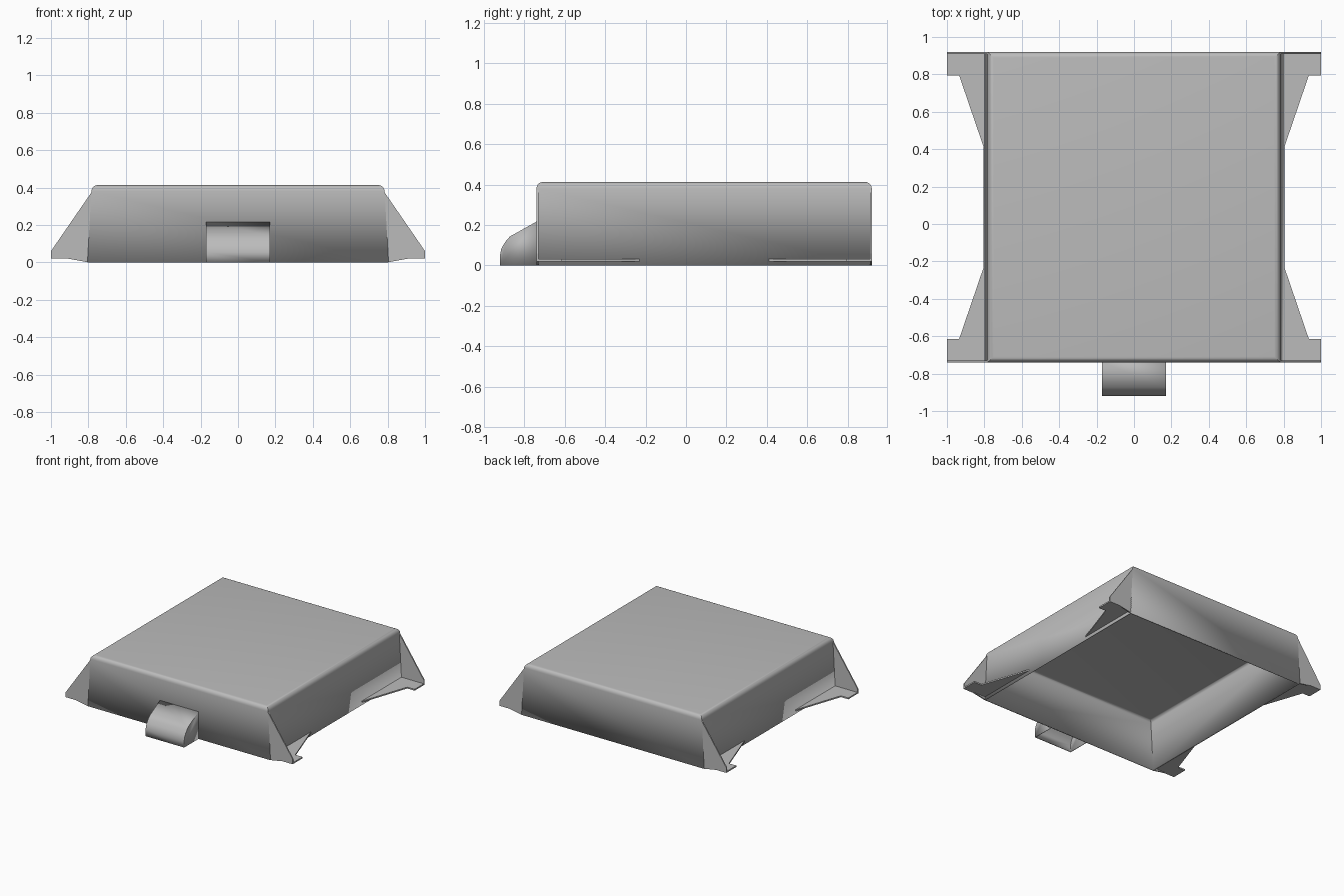
import bpy, bmesh
from mathutils import Vector

if "Cube" in bpy.data.objects:
    bpy.data.objects.remove(bpy.data.objects["Cube"])

FRONT, BACK, HEIGHT = -0.74, 0.92, 0.413

grey = bpy.data.materials.new("light_grey")
grey.use_nodes = True
grey.diffuse_color = (0.5, 0.5, 0.5, 1)
grey.node_tree.nodes["Principled BSDF"].inputs["Base Color"].default_value = (0.5, 0.5, 0.5, 1)


def finish(bm, name, smooth=False):
    bmesh.ops.recalc_face_normals(bm, faces=bm.faces[:])
    mesh = bpy.data.meshes.new(name)
    bm.to_mesh(mesh)
    bm.free()
    mesh.materials.append(grey)
    ob = bpy.data.objects.new(name, mesh)
    bpy.context.collection.objects.link(ob)
    if smooth:
        bpy.ops.object.select_all(action='DESELECT')
        ob.select_set(True)
        bpy.context.view_layer.objects.active = ob
        bpy.ops.object.shade_smooth_by_angle(angle=0.6)
    return ob


def prism(bm, points, depth):
    """Extrude a closed outline along a vector."""
    face = bm.faces.new([bm.verts.new(p) for p in points])
    out = bmesh.ops.extrude_face_region(bm, geom=[face], use_keep_orig=True)
    moved = [v for v in out["geom"] if isinstance(v, bmesh.types.BMVert)]
    bmesh.ops.translate(bm, verts=moved, vec=Vector(depth))


def thicken(ob, amount):
    mod = ob.modifiers.new("wall", 'SOLIDIFY')
    mod.thickness = amount
    mod.offset = -1
    mod.use_even_offset = True


# Cover: box with slightly leaning sides, rounded top edges and open underside
bm = bmesh.new()
bmesh.ops.create_cube(bm, size=1)
for v in bm.verts:
    top = v.co.z > 0
    half = 0.782 if top else 0.805
    v.co = Vector((half if v.co.x > 0 else -half,
                   BACK if v.co.y > 0 else FRONT,
                   HEIGHT if top else 0))
bm.normal_update()
rim = [e for e in bm.edges if all(v.co.z > 0.1 for v in e.verts)]
bmesh.ops.bevel(bm, geom=rim, offset=0.032, segments=5, profile=0.5, affect='EDGES')
bmesh.ops.recalc_face_normals(bm, faces=bm.faces[:])
under = [f for f in bm.faces if f.normal.z < -0.9]
bmesh.ops.delete(bm, geom=under, context='FACES_ONLY')
cover = finish(bm, "cover", True)
thicken(cover, 0.012)

# Corner feet: upright gusset continuing the end wall, plus a flat web
gusset = [(0.783, 0.375), (1, 0.06), (1, 0.02), (0.91, 0.02), (0.8, 0)]
for side, sx in (("left", 1), ("right", -1)):
    for end, y, inward, reach in (("front", FRONT, 1, 0.52), ("back", BACK, -1, 0.52)):
        bm = bmesh.new()
        prism(bm, [(sx * x, y, z) for x, z in gusset], (0, inward * 0.01, 0))
        finish(bm, f"{end}_{side}_gusset")
        web = [(0.8, 0), (1, 0), (1, 0.125), (0.935, 0.125), (0.8, reach)]
        bm = bmesh.new()
        prism(bm, [(sx * x, y + inward * d, 0.02) for x, d in web], (0, 0, 0.011))
        finish(bm, f"{end}_{side}_foot_web")

# Front latch hood: rounded profile, hollow from below and behind
hood = [(FRONT, 0), (FRONT, 0.217), (-0.872, 0.143), (-0.888, 0.125),
        (-0.905, 0.1), (-0.915, 0.08), (-0.92, 0.055), (-0.92, 0)]
bm = bmesh.new()
prism(bm, [(-0.17, y, z) for y, z in hood], (0.34, 0, 0))
bmesh.ops.recalc_face_normals(bm, faces=bm.faces[:])
hidden = [f for f in bm.faces if f.normal.z < -0.9 or f.normal.y > 0.9]
bmesh.ops.delete(bm, geom=hidden, context='FACES_ONLY')
latch = finish(bm, "latch_hood", True)
thicken(latch, 0.006)
